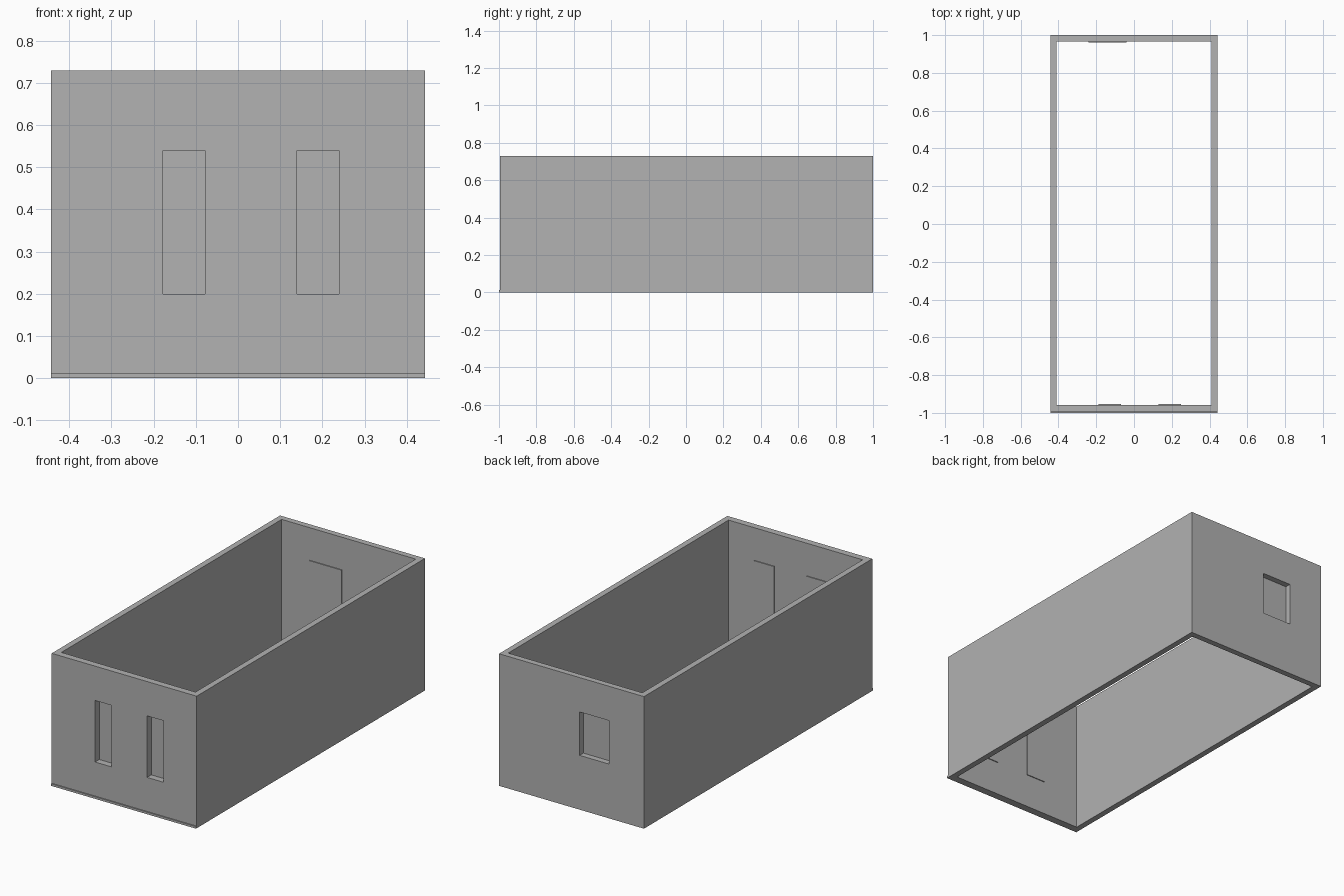
import bpy

default = bpy.data.objects.get("Cube")
if default:
    bpy.data.objects.remove(default, do_unlink=True)

# Overall sizes
HALF_X, HEIGHT = 0.443, 0.73
FRONT, BACK = -0.994, 1.0
INNER_X, INNER_FRONT, INNER_BACK = 0.41, -0.957, 0.967
MARGIN, PLATE = 0.01, 0.005

gray = bpy.data.materials.new("plain gray")
gray.use_nodes = True
gray.diffuse_color = (0.445, 0.445, 0.445, 1)
gray.node_tree.nodes["Principled BSDF"].inputs["Base Color"].default_value = gray.diffuse_color


def box(name, x, y, z):
    """Box spanning the given (low, high) ranges."""
    spans = (x, y, z)
    bpy.ops.mesh.primitive_cube_add(size=1, location=[(a + b) / 2 for a, b in spans])
    obj = bpy.context.object
    obj.name = name
    obj.scale = [b - a for a, b in spans]
    bpy.ops.object.transform_apply(location=False, rotation=False, scale=True)
    obj.data.materials.append(gray)
    return obj


def cut(target, cutter):
    """Subtract the cutter from the target and discard it."""
    cutter.hide_render = True
    mod = target.modifiers.new("opening", 'BOOLEAN')
    mod.operation = 'DIFFERENCE'
    mod.solver = 'EXACT'
    mod.object = cutter
    bpy.context.view_layer.objects.active = target
    bpy.ops.object.modifier_apply(modifier=mod.name)
    bpy.data.objects.remove(cutter, do_unlink=True)


# Four walls, open above and below
walls = box("walls", (-HALF_X, HALF_X), (FRONT, BACK), (0, HEIGHT))
cut(walls, box("cutter", (-INNER_X, INNER_X), (INNER_FRONT, INNER_BACK), (-1, 1)))

# Window openings, each closed by a slightly larger pane on the inner wall
windows = {
    "front_right_pane": ((-0.178, -0.078), (0.20, 0.54), False),
    "front_left_pane": ((0.14, 0.24), (0.20, 0.54), False),
    "back_pane": ((-0.23, -0.05), (0.30, 0.54), True),
}
for name, (x, z, at_back) in windows.items():
    hole_y = (INNER_BACK - 0.01, BACK + 0.1) if at_back else (FRONT - 0.1, INNER_FRONT + 0.01)
    pane_y = (INNER_BACK - PLATE, INNER_BACK) if at_back else (INNER_FRONT, INNER_FRONT + PLATE)
    cut(walls, box("cutter", x, hole_y, z))
    box(name, (x[0] - MARGIN, x[1] + MARGIN), pane_y, (z[0] - MARGIN, z[1] + MARGIN))

# Thin lip along the foot of the front wall
box("front_lip", (-HALF_X, HALF_X), (-1, FRONT), (0, 0.012))
